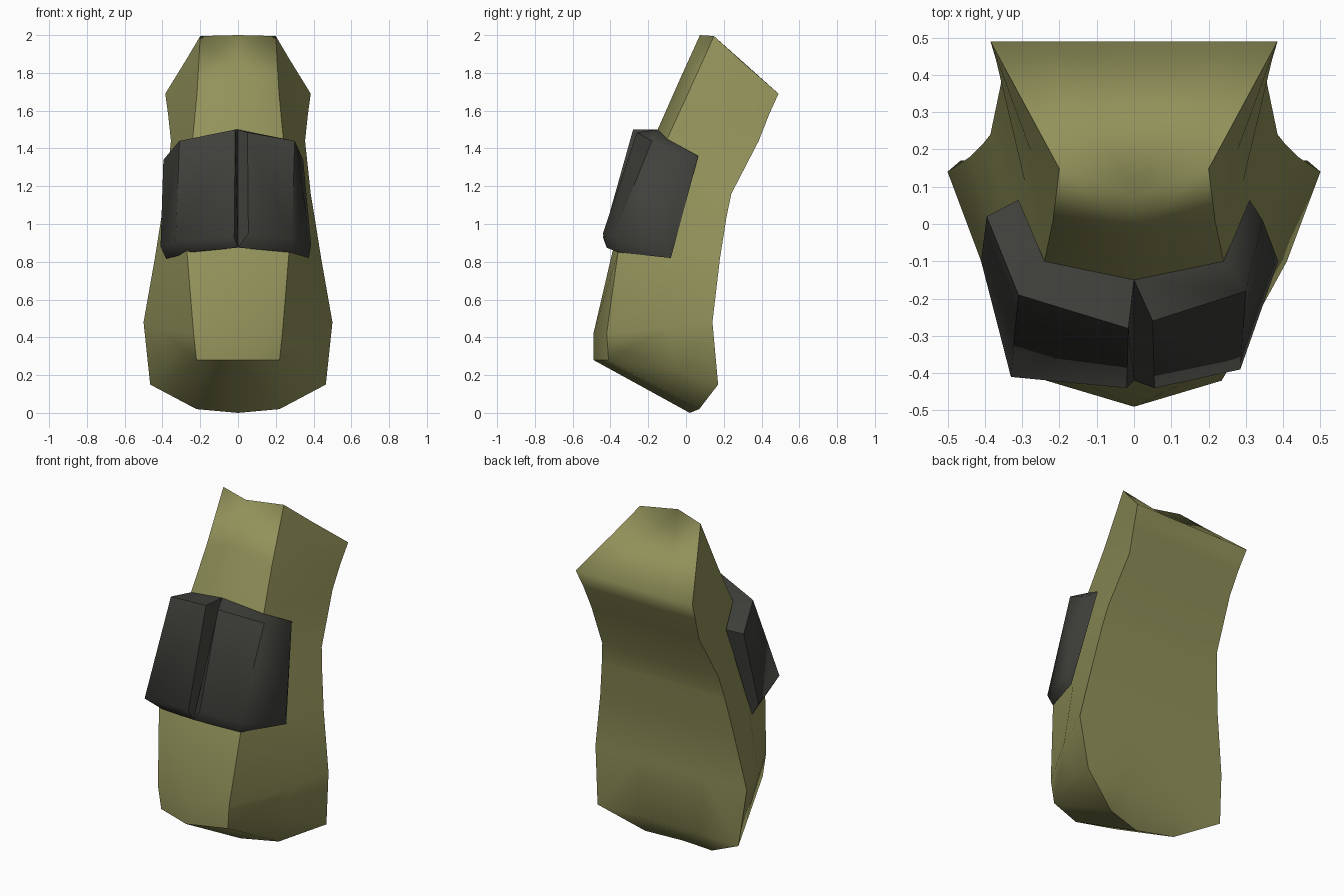
import bpy, bmesh, math

if "Cube" in bpy.data.objects:
    bpy.data.objects.remove(bpy.data.objects["Cube"])

def material(name, color):
    m = bpy.data.materials.new(name)
    m.diffuse_color = (*color, 1)
    m.use_nodes = True
    m.node_tree.nodes["Principled BSDF"].inputs["Base Color"].default_value = m.diffuse_color
    return m

OLIVE = material("olive", (0.29, 0.29, 0.105))
CHARCOAL = material("charcoal", (0.052, 0.052, 0.045))

def finish(name, bm, mat, angle):
    bmesh.ops.remove_doubles(bm, verts=bm.verts, dist=0.0005)
    bmesh.ops.recalc_face_normals(bm, faces=bm.faces)
    mesh = bpy.data.meshes.new(name)
    bm.to_mesh(mesh)
    bm.free()
    ob = bpy.data.objects.new(name, mesh)
    bpy.context.collection.objects.link(ob)
    mesh.materials.append(mat)
    bpy.ops.object.select_all(action='DESELECT')
    ob.select_set(True)
    bpy.context.view_layer.objects.active = ob
    bpy.ops.object.shade_smooth_by_angle(angle=math.radians(angle))
    return ob

# Half sections from bottom to top:
# front centre, front corner, side, back corner (the back is flat across)
SECTIONS = [
    ((0, -.49, .28), (.22, -.41, .28), (.38, -.03, .21), (.465, .17, .15)),
    ((0, -.49, .42), (.235, -.42, .42), (.41, -.10, .45), (.50, .14, .48)),
    ((0, -.39, .85), (.27, -.36, .85), (.36, -.08, .84), (.44, .18, .82)),
    ((0, -.30, 1.10), (.262, -.25, 1.10), (.342, 0, 1.08), (.405, .215, 1.04)),
    ((0, -.25, 1.24), (.25, -.19, 1.24), (.322, .05, 1.20), (.385, .24, 1.16)),
    ((0, -.15, 1.50), (.24, -.10, 1.45), (.292, .11, 1.45), (.355, .385, 1.44)),
    ((0, -.035, 1.76), (.217, .01, 1.69), (.275, .19, 1.67), (.37, .44, 1.58)),
    ((0, .074, 2.0), (.20, .148, 1.995), (.274, .285, 1.87), (.385, .49, 1.69)),
]

# Body: loft the half sections, close both ends, mirror
bm = bmesh.new()
for side in (1, -1):
    def vert(x, y, z):
        return bm.verts.new((side * x, y, z))
    rings = []
    for s in SECTIONS:
        y, z = s[3][1:]
        rings.append([vert(*p) for p in s] + [vert(.21, y, z), vert(0, y, z)])
    for a, b in zip(rings, rings[1:]):
        for i in range(5):
            bm.faces.new((a[i], a[i + 1], b[i + 1], b[i]))
    # top
    r = rings[-1]
    bm.faces.new((r[0], r[1], r[4], r[5]))
    bm.faces.new((r[1], r[2], r[3], r[4]))
    # slanted underside and the rounded lower back edge
    r = rings[0]
    m, k = vert(.22, .07, .02), vert(0, .02, 0)
    bm.faces.new((r[0], r[1], m, k))
    bm.faces.new((r[1], r[2], r[3], m))
    bm.faces.new((r[3], r[4], m))
    bm.faces.new((r[4], r[5], k, m))
body = finish("body", bm, OLIVE, 38)

# Soft top rim at front and back, and a soft lower back edge
mesh = body.data
for e in mesh.edges:
    a, b = (mesh.vertices[i].co for i in e.vertices)
    mid = (a + b) / 2
    front_rim = mid.z > 1.99 and mid.y < .14
    back_rim = abs(mid.z - 1.69) < .01 and mid.y > .48
    low_back = abs(a.z - .15) < .01 and abs(b.z - .15) < .01
    if front_rim or back_rim or low_back:
        e.use_edge_sharp = False
    # crease across the back
    if abs(a.z - 1.04) < .01 and abs(b.z - 1.04) < .01:
        e.use_edge_sharp = True

# Chest plates: closed loop of outer top, outer bottom, inner bottom, inner top
def plate(name, rows):
    bm = bmesh.new()
    cols = [[bm.verts.new(p) for p in row] for row in rows]
    n = len(cols)
    for k in range(n):
        a, b = cols[k], cols[(k + 1) % n]
        for i in range(2):
            bm.faces.new((a[i], a[i + 1], b[i + 1], b[i]))
    for i in (0, 2):
        bm.faces.new([c[i] for c in cols])
    finish(name, bm, CHARCOAL, 56)

plate("left_chest_plate", [
    ((-.015, -.28, 1.50), (-.31, -.19, 1.44), (-.395, .02, 1.34)),
    ((-.02, -.44, .93), (-.33, -.41, .91), (-.41, -.10, .88)),
    ((0, -.42, .875), (-.25, -.36, .85), (-.38, -.08, .815)),
    ((0, -.15, 1.50), (-.24, -.10, 1.45), (-.31, .065, 1.36)),
])
plate("right_chest_plate", [
    ((.05, -.26, 1.485), (.30, -.18, 1.44), (.345, .01, 1.34)),
    ((.055, -.44, .95), (.285, -.39, .92), (.387, -.10, .89)),
    ((0, -.42, .875), (.27, -.36, .85), (.375, -.08, .82)),
    ((0, -.15, 1.50), (.24, -.10, 1.45), (.31, .065, 1.36)),
])
